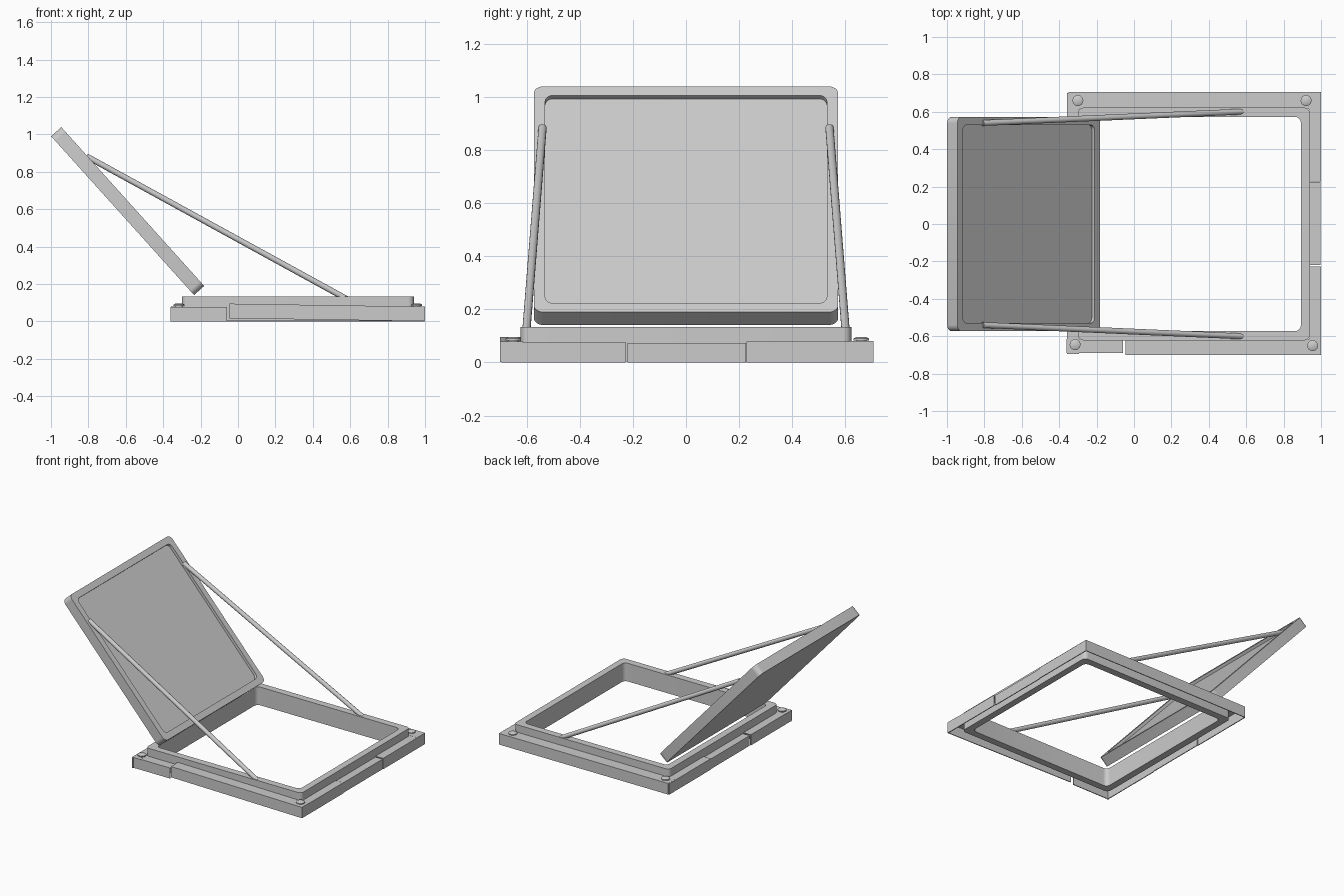
import bpy, bmesh
from math import sin, cos, pi, radians
from mathutils import Matrix, Vector

if "Cube" in bpy.data.objects:
    bpy.data.objects.remove(bpy.data.objects["Cube"])


def finish(name, bm, matrix=None, smooth=True):
    bmesh.ops.recalc_face_normals(bm, faces=bm.faces)
    me = bpy.data.meshes.new(name)
    bm.to_mesh(me)
    bm.free()
    ob = bpy.data.objects.new(name, me)
    bpy.context.collection.objects.link(ob)
    if matrix:
        ob.matrix_world = matrix
    if smooth:
        bpy.ops.object.select_all(action='DESELECT')
        ob.select_set(True)
        bpy.context.view_layer.objects.active = ob
        bpy.ops.object.shade_smooth_by_angle(angle=radians(35))
    return ob


def rounded_rect(x0, x1, y0, y1, r, z, n=6):
    pts = []
    for cx, cy, a0 in ((x1 - r, y1 - r, 0), (x0 + r, y1 - r, 90),
                       (x0 + r, y0 + r, 180), (x1 - r, y0 + r, 270)):
        for i in range(n + 1):
            a = radians(a0 + 90 * i / n)
            pts.append((cx + r * cos(a), cy + r * sin(a), z))
    return pts


def circle(r, z, n=24):
    return [(r * cos(2 * pi * i / n), r * sin(2 * pi * i / n), z) for i in range(n)]


def loft(name, loops, ring=False, matrix=None):
    """Bridge equal-length loops; close into a ring or cap both ends."""
    bm = bmesh.new()
    vs = [[bm.verts.new(p) for p in loop] for loop in loops]
    n = len(vs[0])
    pairs = list(zip(vs, vs[1:])) + ([(vs[-1], vs[0])] if ring else [])
    for a, b in pairs:
        for i in range(n):
            j = (i + 1) % n
            bm.faces.new((a[i], a[j], b[j], b[i]))
    if not ring:
        bm.faces.new(vs[0])
        bm.faces.new(vs[-1])
    return finish(name, bm, matrix)


def flashing(name, a, b, inward, w, h, t=0.006):
    """Angle strip: top plate and outer skirt, running from a to b."""
    a, b, d = Vector(a), Vector(b), Vector(inward)
    prof = [(0, 0), (w, 0), (w, -t), (t, -t), (t, -h), (0, -h)]
    bm = bmesh.new()
    ends = [[bm.verts.new(e + d * p + Vector((0, 0, q))) for p, q in prof] for e in (a, b)]
    for i in range(6):
        j = (i + 1) % 6
        bm.faces.new((ends[0][i], ends[0][j], ends[1][j], ends[1][i]))
    for e in ends:
        bm.faces.new(e)
    return finish(name, bm, smooth=False)


# Raised curb around the opening
loft("curb_frame", [
    rounded_rect(-0.30, 0.94, -0.622, 0.622, 0.03, 0.003),
    rounded_rect(-0.30, 0.94, -0.622, 0.622, 0.03, 0.134),
    rounded_rect(-0.25, 0.892, -0.572, 0.572, 0.03, 0.134),
    rounded_rect(-0.25, 0.892, -0.572, 0.572, 0.03, 0.003)], ring=True)

# Flashing strips around the curb
flashing("back_flashing", (-0.35, 0.705, 0.08), (1, 0.705, 0.08), (0, -1, 0), 0.09, 0.08)
flashing("front_flashing_long", (-0.045, -0.70, 0.095), (1, -0.70, 0.079), (0, 1, 0), 0.085, 0.078)
flashing("front_flashing_short", (-0.36, -0.69, 0.076), (-0.06, -0.69, 0.076), (0, 1, 0), 0.075, 0.076)
for side, x, d in (("right", 1.0, -1), ("left", -0.358, 1)):
    for part, y0, y1, dx, z in (("front", -0.695, -0.228, 0, 0.077),
                                ("middle", -0.220, 0.225, 0.004, 0.073),
                                ("back", 0.227, 0.70, 0, 0.079)):
        flashing(f"{side}_flashing_{part}", (x + d * dx, y0, z), (x + d * dx, y1, z),
                 (d, 0, 0), 0.064, z)

# Corner fasteners
for i, (x, y) in enumerate(((-0.30, 0.66), (0.92, 0.66), (-0.315, -0.645), (0.955, -0.65))):
    loft(f"corner_fastener_{i + 1}", [
        circle(0.02, 0.07), circle(0.02, 0.083), circle(0.029, 0.083),
        circle(0.029, 0.09), circle(0.018, 0.096)],
        matrix=Matrix.Translation((x, y, 0)))

# Tilted open lid with a recessed inner panel
u = Vector((0.765, 0, -0.85)).normalized() * -1
n = Vector((-u.y + u.z, 0, -u.x))
y = n.cross(u)
m = Matrix((u, y, n)).transposed().to_4x4()
m.translation = (-0.235, 0, 0.141)
L, T, W = 1.142, 0.073, 0.573
loft("lid", [
    rounded_rect(0, L, -W, W, 0.035, 0),
    rounded_rect(0, L, -W, W, 0.035, T),
    rounded_rect(0.045, L - 0.045, -W + 0.043, W - 0.043, 0.03, T),
    rounded_rect(0.045, L - 0.045, -W + 0.043, W - 0.043, 0.03, T - 0.02)], matrix=m)

# Support rods between lid and curb
for name, s in (("front_support_rod", -1), ("back_support_rod", 1)):
    p, q = Vector((-0.81, s * 0.54, 0.883)), Vector((0.70, s * 0.606, 0.055))
    mat = (q - p).to_track_quat('Z', 'Y').to_matrix().to_4x4()
    mat.translation = p
    loft(name, [circle(0.0155, 0, 16), circle(0.0155, (q - p).length, 16)], matrix=mat)
